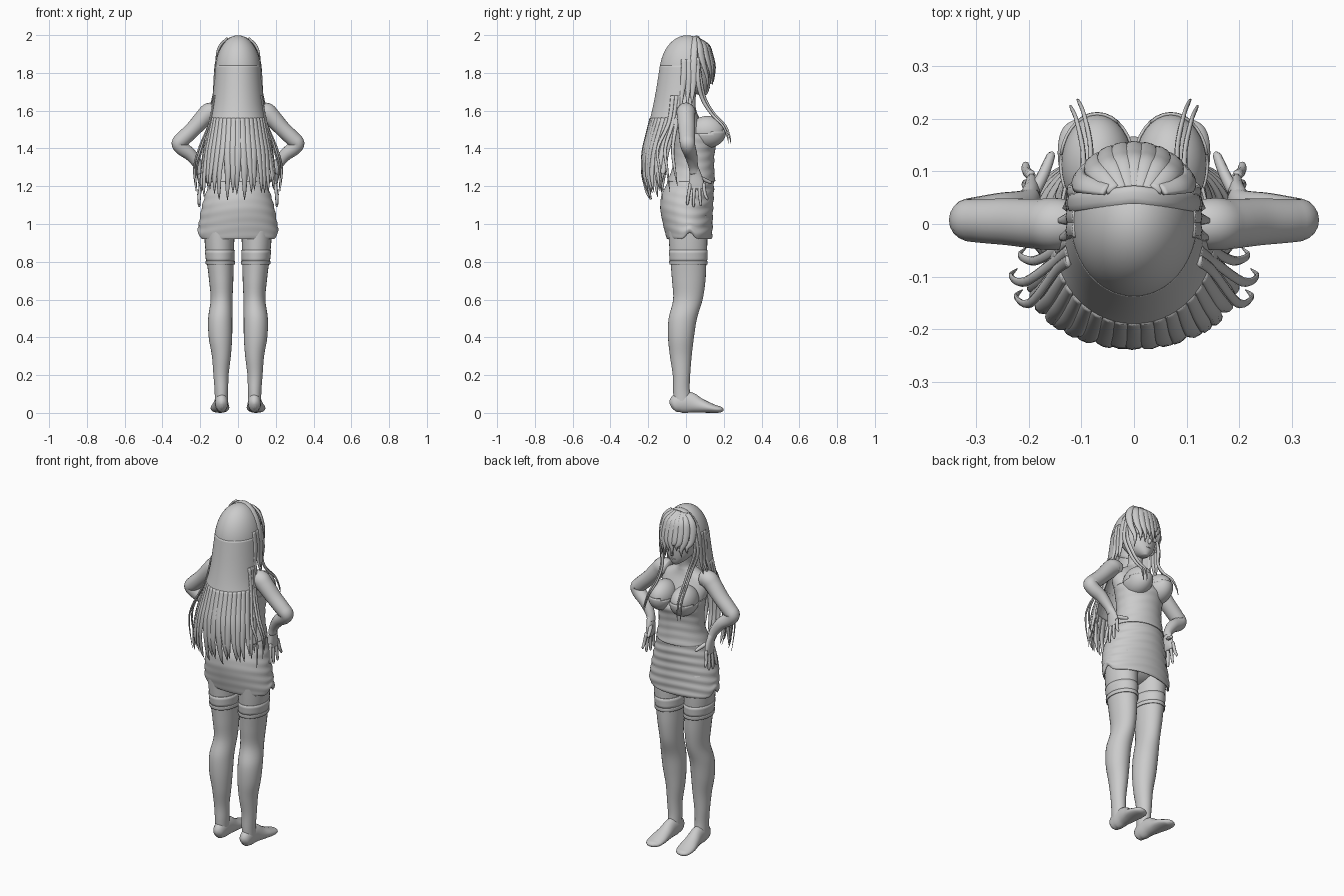
import bpy, bmesh, math, random
from mathutils import Vector
random.seed(4)
X, Y, Z = Vector((1, 0, 0)), Vector((0, 1, 0)), Vector((0, 0, 1))


def finish(name, bm, thick=0):
    bmesh.ops.recalc_face_normals(bm, faces=bm.faces)
    me = bpy.data.meshes.new(name)
    bm.to_mesh(me)
    bm.free()
    me.shade_smooth()
    ob = bpy.data.objects.new(name, me)
    bpy.context.collection.objects.link(ob)
    if thick:
        m = ob.modifiers.new("thickness", 'SOLIDIFY')
        m.thickness = thick
    return ob


def spline(keys, n):
    """Catmull-Rom through tuples of any length."""
    k = [keys[0]] + list(keys) + [keys[-1]]
    out = []
    for i in range(1, len(k) - 2):
        for j in range(n):
            t = j / n
            out.append([0.5 * (2*b + (c-a)*t + (2*a-5*b+4*c-d)*t*t + (3*b-a-3*c+d)*t**3)
                        for a, b, c, d in zip(k[i-1], k[i], k[i+1], k[i+2])])
    return out + [list(keys[-1])]


def skin(name, rings, caps=True, loop=True, thick=0):
    bm = bmesh.new()
    vs = [[bm.verts.new(p) for p in r] for r in rings]
    n = len(vs[0])
    for a, b in zip(vs, vs[1:]):
        for i in range(n if loop else n - 1):
            j = (i + 1) % n
            bm.faces.new((a[i], a[j], b[j], b[i]))
    if caps:
        bm.faces.new(vs[0])
        bm.faces.new(vs[-1])
    return finish(name, bm, thick)


def loft(name, keys, n=4, seg=36, fold=0, notch=0, **kw):
    """Stack of ellipses; key = z, half width, front y, back y, centre x."""
    rings = []
    for z, rx, yf, yb, cx in spline(keys, n):
        ring = []
        for i in range(seg):
            a = 2 * math.pi * i / seg
            f = 1 + fold * math.sin(z * 125 + 2.2 * math.sin(a * 2 + 1)) * (0.6 + 0.4 * math.sin(a))
            x = cx + rx * f * math.cos(a)
            y = (yf + yb) / 2 + (yf - yb) / 2 * f * math.sin(a)
            lift = notch * math.exp(-((y - .02) / .025)**2) * max(0, 1 - (z - .92) / .1)
            ring.append((x, y, z + lift))
        rings.append(ring)
    return skin(name, rings, **kw)


def tube(name, keys, ref, n=5, seg=10):
    """Sweep an ellipse; key = x, y, z, half width, half thickness."""
    pts = spline(keys, n)
    rings = []
    for i, p in enumerate(pts):
        c = Vector(p[:3])
        t = Vector(pts[min(i+1, len(pts)-1)][:3]) - Vector(pts[max(i-1, 0)][:3])
        side = t.cross(ref(c) if callable(ref) else ref).normalized()
        nrm = side.cross(t).normalized()
        rings.append([c + side * p[3] * math.cos(2*math.pi*k/seg) + nrm * p[4] * math.sin(2*math.pi*k/seg)
                      for k in range(seg)])
    return skin(name, rings)


def ball(name, c, r, keep=None, thick=0, seg=32):
    bm = bmesh.new()
    bmesh.ops.create_uvsphere(bm, u_segments=seg, v_segments=seg // 2 + 8, radius=1)
    for v in bm.verts:
        v.co = Vector((c[i] + r[i] * v.co[i] for i in range(3)))
    if keep:
        bmesh.ops.delete(bm, geom=[v for v in bm.verts if not keep(v.co)], context='VERTS')
    return finish(name, bm, thick)


def flip(keys, s):
    return [(k[0] * s, *k[1:]) for k in keys]


# head, face and neck
loft("head", [(1.683, .015, .108, .07, 0), (1.70, .04, .119, .02, 0), (1.73, .068, .126, -.02, 0),
              (1.77, .088, .130, -.05, 0), (1.82, .1, .131, -.08, 0), (1.9, .092, .118, -.09, 0),
              (1.96, .06, .07, -.06, 0)])
ball("nose", (0, .129, 1.757), (.009, .015, .016), seg=12)
ball("mouth", (0, .122, 1.722), (.016, .006, .003), seg=12)
loft("upper_torso", [(1.72, .04, .06, -.03, 0), (1.66, .038, .05, -.035, 0), (1.635, .055, .05, -.045, 0),
                     (1.615, .09, .052, -.055, 0), (1.585, .138, .06, -.065, 0), (1.53, .145, .085, -.075, 0),
                     (1.47, .133, .11, -.073, 0), (1.38, .122, .135, -.064, 0)])
ball("hips", (0, .01, 1.04), (.17, .11, .12))

# strapless top and gathered skirt
loft("bodice", [(1.225, .154, .154, -.1, 0), (1.30, .133, .149, -.072, 0), (1.38, .131, .152, -.07, 0),
                (1.44, .137, .165, -.077, 0), (1.48, .14, .15, -.08, 0)],
     n=8, seg=48, fold=.012, caps=False, thick=.006)
loft("skirt", [(.92, .205, .135, -.10, 0), (.94, .213, .139, -.107, 0), (1.0, .207, .141, -.122, 0),
               (1.08, .194, .143, -.136, 0), (1.15, .175, .147, -.13, 0), (1.2, .158, .148, -.108, 0),
               (1.25, .143, .148, -.085, 0)],
     n=9, seg=72, fold=.016, notch=.035, caps=False, thick=.008)

for s, sd in ((1, "right"), (-1, "left")):
    # face details
    ball(sd + "_eye", (s * .042, .119, 1.785), (.018, .006, .013), seg=16)
    tube(sd + "_eyelid", flip([(.02, .131, 1.793, .003, .003), (.042, .126, 1.801, .004, .004),
                               (.066, .11, 1.79, .002, .002)], s), Z, seg=6)
    ball(sd + "_ear", (s * .1, .03, 1.78), (.012, .018, .03), seg=16)
    # bust with cup
    c = (s * .07, .113, 1.49)
    ball(sd + "_bust", c, (.068, .095, .082))
    ball(sd + "_cup", c, (.073, .1, .087), keep=lambda p: p.z < 1.47 + .17 * p.y and p.z < 1.505, thick=.006)
    # bent arm with the hand resting on the hip
    tube(sd + "_arm", flip([(.115, 0, 1.59, .045, .045), (.15, 0, 1.592, .05, .05), (.18, 0, 1.565, .047, .048),
                            (.235, .004, 1.505, .042, .045), (.29, .006, 1.452, .041, .042),
                            (.314, .008, 1.427, .038, .04), (.295, .014, 1.40, .038, .038),
                            (.25, .026, 1.365, .033, .034), (.21, .038, 1.31, .025, .026),
                            (.196, .045, 1.27, .02, .027)], s), Y, seg=18)
    tube(sd + "_palm", flip([(.205, .042, 1.3, .018, .022), (.196, .05, 1.26, .018, .032),
                             (.195, .055, 1.21, .015, .042), (.198, .056, 1.185, .01, .036)], s), Y, seg=14)
    for i, (y0, y1, z1) in enumerate(((.02, .008, 1.10), (.043, .04, 1.09), (.066, .078, 1.095), (.088, .112, 1.125))):
        tube(f"{sd}_finger_{i + 1}", flip([(.196, y0 + .005, 1.215, .009, .01), (.204, (y0 + y1) / 2, 1.16, .009, .009),
                                           (.206, y1, z1 + .01, .007, .007), (.206, y1, z1, .002, .002)], s), Y, n=3, seg=8)
    tube(sd + "_thumb", flip([(.19, .06, 1.25, .012, .012), (.172, .095, 1.235, .011, .011),
                              (.158, .13, 1.22, .008, .008), (.157, .137, 1.22, .002, .002)], s), X, n=3, seg=8)
    # leg, foot and stocking band
    leg = [(.05, .034, .03, -.066, .088), (.12, .036, .02, -.068, .088), (.2, .04, .022, -.07, .09),
           (.3, .05, .03, -.085, .088), (.4, .062, .042, -.095, .093), (.5, .064, .058, -.092, .094),
           (.6, .058, .088, -.068, .087), (.7, .064, .103, -.074, .089), (.8, .071, .108, -.082, .094),
           (.9, .078, .113, -.09, .098), (1.05, .085, .115, -.1, .1)]
    loft(sd + "_leg", [(*k[:4], k[4] * s) for k in leg], n=5, seg=28)
    tube(sd + "_foot", flip([(.087, -.08, .035, .008, .015), (.087, -.066, .042, .028, .039), (.087, -.03, .055, .035, .055),
                             (.088, .02, .055, .036, .055), (.091, .07, .04, .042, .04), (.095, .12, .028, .049, .028),
                             (.097, .16, .02, .046, .02), (.095, .185, .017, .034, .015), (.093, .197, .015, .012, .006)], s), Z, seg=20)
    for nm, z0, z1 in (("stocking_top", .80, .862), ("stocking_band", .785, .805)):
        g = .004 if nm == "stocking_top" else .007
        loft(f"{sd}_{nm}", [(z, .071 + g + (z - .8) * .07, .108 + g + (z - .8) * .05, -.082 - g - (z - .8) * .08,
                             s * (.094 + (z - .8) * .04)) for z in (z0, z1)], n=3, caps=False, thick=.005)

# hair: cap over the crown, headband
ball("hair_cap", (0, .006, 1.8), (.122, .146, .199), thick=.008, seg=48,
     keep=lambda p: p.z > 1.78 and (p.y < .055 or p.z > 1.9))
tube("headband", [(.121 * math.cos(a), .055 - .015 * abs(math.cos(a)), 1.8 + .191 * math.sin(a), .018, .006)
                  for a in (math.pi * (i / 16 * 1.1 - .05) for i in range(17))],
     lambda p: Vector((p.x, 0, p.z - 1.8)), n=3)

# hair: back sheet that splits into locks
HAIR = spline([(1.84, .120, .006, .144), (1.7, .130, -.01, .15), (1.6, .14, -.03, .15), (1.5, .16, -.06, .145),
               (1.4, .18, -.09, .138), (1.3, .193, -.11, .126), (1.2, .2, -.12, .1), (1.05, .195, -.12, .05)], 8)


def hair_point(z, a, grow=0):
    _, rx, cy, ry = min(HAIR, key=lambda h: abs(h[0] - z))
    return ((rx + grow) * math.sin(a), cy - (ry + grow) * math.cos(a), z)


rows = [h[0] for h in HAIR if h[0] > 1.41]
skin("hair_back", [[hair_point(z, math.radians(-88 + 4 * i)) for i in range(45)] for z in rows],
     caps=False, loop=False, thick=.012)
for i in range(19):
    u = (i - 9) / 9
    a, tip = u * 1.5, 1.13 + .05 * abs(u) + random.uniform(-.03, .04)
    w = .021 - .005 * abs(u)
    zs = [1.56, 1.46, 1.38, 1.28, tip + .05, tip]
    ws = [.014, w, w, w * .85, w * .5, .001]
    a2 = a + random.uniform(-.05, .05)
    tube(f"back_lock_{i + 1}", [(*hair_point(z, a if z > 1.3 else a2, -.004), k, min(.008, k)) for z, k in zip(zs, ws)],
         lambda p: Vector((p.x, p.y + .07, 0)), seg=8)

# hair: bangs over the forehead
for i in range(-4, 5):
    x = i * .026
    def fy(v, r=.128): return .018 + .132 * math.sqrt(max(0, 1 - (v / r)**2))
    tx = x * .95 + (.012 if i < 0 else -.01)
    tz = (1.77, 1.75, 1.785, 1.80, 1.75, 1.77, 1.735, 1.74, 1.70)[i + 4]
    tube(f"bang_{i + 5}", [(x * .5, .065, 1.982, .014, .006), (x * .85, fy(x) * .78, 1.945, .019, .008),
                           (x, fy(x) - .015, 1.9, .02, .008), (x, fy(x), 1.84, .017, .007),
                           (tx, fy(tx), (1.84 + tz) / 2, .011, .005), (tx, fy(tx) - .004, tz, .001, .001)],
         lambda p: Vector((p.x, p.y - .01, .03)), seg=8)

# hair: side locks and long front locks that drape over the bust
for s, sd in ((1, "right"), (-1, "left")):
    for i, (dx, dy) in enumerate(((0, 0), (.014, -.012))):
        tube(f"{sd}_front_lock_{i + 1}", flip([(.108, .06, 1.88, .012, .006), (.108 + dx, .075 + dy, 1.76, .013, .006),
                                               (.085 + dx, .1 + dy, 1.66, .01, .006), (.083 + dx, .15 + dy, 1.58, .008, .005),
                                               (.095 + dx, .208 + dy, 1.52, .006, .004), (.105 + dx, .232 + dy, 1.46, .004, .003),
                                               (.108 + dx, .237 + dy, 1.425, .001, .001)], s), X, seg=8)
    for i, (y, x1, y1, z1) in enumerate(((.04, .135, .03, 1.63), (.015, .152, .005, 1.61), (-.01, .15, -.03, 1.58))):
        tube(f"{sd}_side_lock_{i + 1}", flip([(.112, y, 1.87, .016, .006), (.122, y, 1.78, .018, .007),
                                              (.126, (y + y1) / 2, 1.7, .013, .006), (x1, y1, z1, .001, .001)], s),
             lambda p: Vector((p.x, 0, 0)), seg=8)
    for i, (x, y, z1) in enumerate(((.205, -.06, 1.2), (.222, -.1, 1.17), (.212, -.14, 1.13))):
        tube(f"{sd}_loose_lock_{i + 1}", flip([(.125, -.03 - .02 * i, 1.68, .012, .005), (.15, -.05 - .02 * i, 1.54, .011, .005),
                                               (x - .015, y - .01, 1.4, .009, .005), (x + .012, y, 1.29, .007, .004),
                                               (x, y + .015, z1, .001, .001)], s),
             lambda p: Vector((p.x, p.y + .05, 0)), seg=8)
